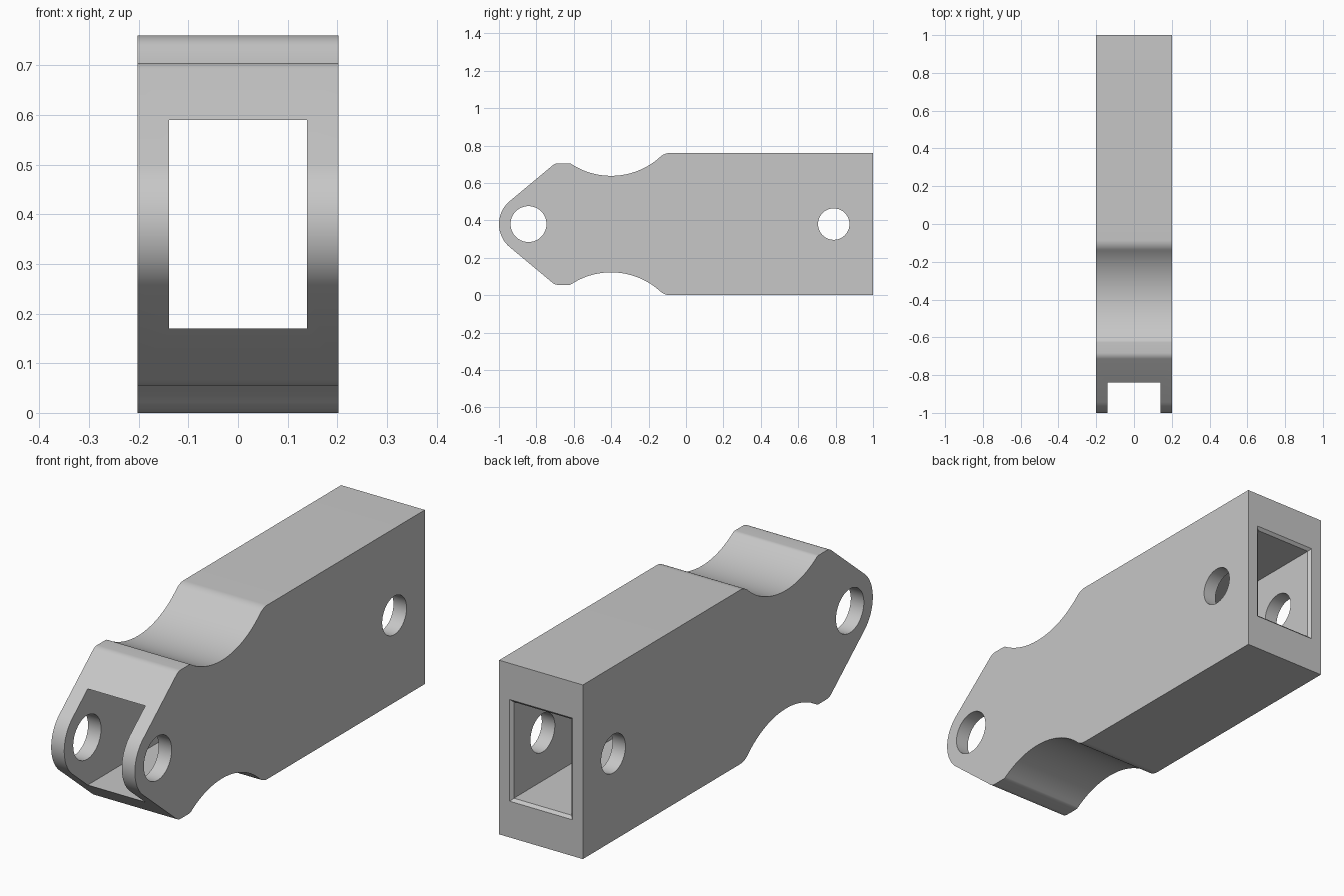
import bpy
import bmesh
from math import sin, cos, pi, atan2, hypot, radians

cube = bpy.data.objects.get("Cube")
if cube:
    bpy.data.objects.remove(cube, do_unlink=True)

grey = bpy.data.materials.new("plain grey")
grey.use_nodes = True
colour = (0.57, 0.57, 0.57, 1)
grey.diffuse_color = colour
grey.node_tree.nodes["Principled BSDF"].inputs["Base Color"].default_value = colour

HALF_W, MID, TOP, STEP = 0.202, 0.38, 0.76, 0.705
NOSE_Y, NOSE_R = -0.84, 0.16


def arc(cy, cz, r, start, end, n):
    """Points on an arc in the side plane, angles in radians."""
    return [(cy + r * cos(start + (end - start) * i / n),
             cz + r * sin(start + (end - start) * i / n)) for i in range(n + 1)]


def loft(name, rings):
    """Closed solid through rings of equal point count."""
    bm = bmesh.new()
    loops = [[bm.verts.new(p) for p in ring] for ring in rings]
    n = len(loops[0])
    for a, b in zip(loops, loops[1:]):
        for i in range(n):
            j = (i + 1) % n
            bm.faces.new((a[i], a[j], b[j], b[i]))
    bm.faces.new(loops[0][::-1])
    bm.faces.new(loops[-1])
    bmesh.ops.recalc_face_normals(bm, faces=bm.faces)
    mesh = bpy.data.meshes.new(name)
    bm.to_mesh(mesh)
    bm.free()
    mesh.materials.append(grey)
    obj = bpy.data.objects.new(name, mesh)
    bpy.context.collection.objects.link(obj)
    return obj


# Upper half of the side outline, from the square back end to the round nose
waist_y, waist_r = -0.4, 0.39
waist_z = 0.638 + waist_r


def waist_fillet(dy, level):
    """Radius and centre of a round joining the waist arc to a flat."""
    d = waist_z - level
    r = (dy * dy + d * d - waist_r ** 2) / (2 * (waist_r - d))
    return waist_y + dy, level - r, r


by, bz, br = waist_fillet(0.315, TOP)
fy, fz, fr = waist_fillet(-0.228, STEP)
back_angle = atan2(waist_z - bz, waist_y - by)
front_angle = atan2(waist_z - fz, waist_y - fy)
slope = radians(39.8)
normal = pi / 2 + slope
# Rounded corner between the flat step and the sloping nose
t = (NOSE_R - (STEP - MID) * sin(normal)) / cos(normal)
corner_r = 0.05
corner_y = NOSE_Y + t + corner_r * (1 - cos(slope)) / sin(slope)

upper = [(1, TOP)]
upper += arc(by, bz, br, pi / 2, back_angle, 10)
upper += arc(waist_y, waist_z, waist_r, back_angle - pi, front_angle - pi, 36)[1:]
upper += arc(fy, fz, fr, front_angle, pi / 2, 6)[1:]
upper += arc(corner_y, STEP - corner_r, corner_r, pi / 2, normal, 6)
upper += arc(NOSE_Y, MID, NOSE_R, normal, pi, 14)
lower = [(y, 2 * MID - z) for y, z in reversed(upper[:-1])]
outline = upper + lower
body = loft("link_body", [[(x, y, z) for y, z in outline] for x in (-HALF_W, HALF_W)])


# Rectangular tunnel with a chamfered back mouth
def rectangle(y, grow):
    w, h = 0.139 + grow, 0.21 + grow
    return [(sx * w, y, MID + sz * h) for sx, sz in ((-1, -1), (1, -1), (1, 1), (-1, 1))]


cutters = [loft("tunnel_cutter", [rectangle(-1.2, 0), rectangle(0.988, 0),
                                  rectangle(1.012, 0.024)])]

# Cross pin holes at the nose and near the back
for name, y, r in (("nose_pin_cutter", -0.842, 0.096), ("back_pin_cutter", 0.79, 0.084)):
    circle = arc(y, MID, r, 0, 2 * pi, 64)[:-1]
    cutters.append(loft(name, [[(x, py, pz) for py, pz in circle] for x in (-0.4, 0.4)]))

bpy.ops.object.select_all(action='DESELECT')
bpy.context.view_layer.objects.active = body
body.select_set(True)
for cutter in cutters:
    cutter.hide_render = True
    mod = body.modifiers.new("cut", 'BOOLEAN')
    mod.operation = 'DIFFERENCE'
    mod.solver = 'EXACT'
    mod.object = cutter
    bpy.ops.object.modifier_apply(modifier=mod.name)
    bpy.data.objects.remove(cutter, do_unlink=True)

# Smooth rounds with crisp edges
bpy.ops.object.shade_smooth_by_angle(angle=radians(25))
